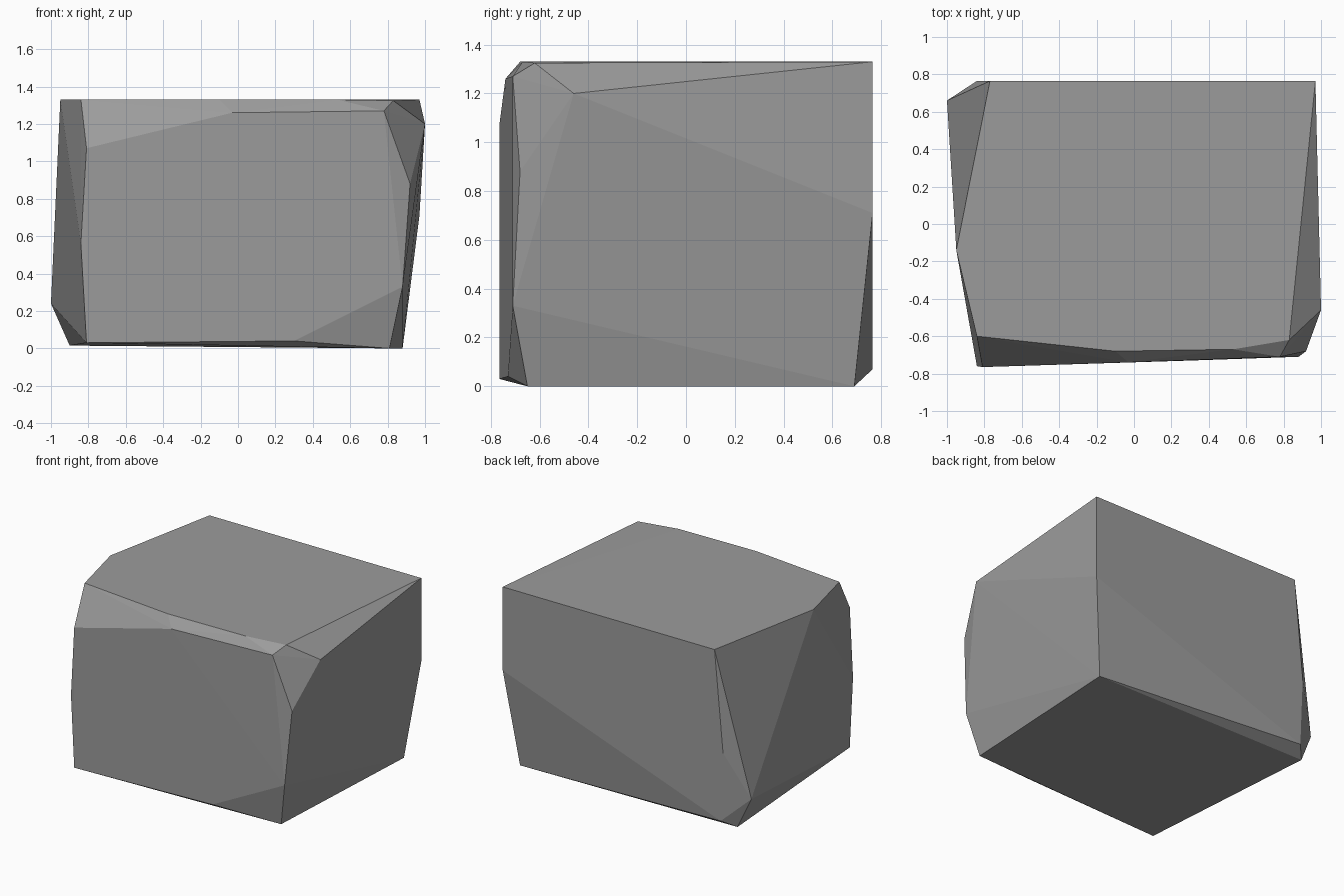
import bpy
import bmesh

# Remove the default cube if present
default_cube = bpy.data.objects.get("Cube")
if default_cube:
    bpy.data.objects.remove(default_cube, do_unlink=True)


def flat_material(name, value):
    """One plain grey material, used both in viewport and render."""
    material = bpy.data.materials.new(name)
    material.use_nodes = True
    colour = (value, value, value, 1.0)
    material.diffuse_color = colour
    shader = material.node_tree.nodes["Principled BSDF"]
    shader.inputs["Base Color"].default_value = colour
    shader.inputs["Roughness"].default_value = 0.9
    return material


def chiselled_block(name, rings, material):
    """Wrap a convex, flat-faced stone around the given corner rings."""
    bm = bmesh.new()
    for ring in rings:
        for corner in ring:
            bm.verts.new(corner)
    bmesh.ops.convex_hull(bm, input=bm.verts[:])
    loose = [v for v in bm.verts if not v.link_faces]
    bmesh.ops.delete(bm, geom=loose, context="VERTS")
    bmesh.ops.recalc_face_normals(bm, faces=bm.faces[:])
    mesh = bpy.data.meshes.new(name)
    bm.to_mesh(mesh)
    bm.free()
    mesh.materials.append(material)
    block = bpy.data.objects.new(name, mesh)
    bpy.context.collection.objects.link(block)
    return block


# Flat top outline, back right corner round to back left
top_ring = [
    (.97, .765, 1.33), (.83, -.62, 1.325), (.53, -.67, 1.33),
    (-.1, -.68, 1.33), (-.84, -.6, 1.33), (-.95, -.14, 1.33),
    (-.77, .765, 1.33),
]

# Chipped shoulder just under the top
shoulder_ring = [
    (1, -.46, 1.2), (.92, -.68, .88), (.78, -.71, 1.27),
    (-.03, -.74, 1.26), (-.81, -.765, 1.07),
]

# Corners partway down the sides
waist_ring = [
    (.97, .765, .71), (.88, -.71, .33), (-.84, -.76, .56),
    (-1, .66, .24), (-.84, .765, .58),
]

# Uneven base with a bevelled back left corner
base_ring = [
    (.88, .69, 0), (.81, -.65, 0), (.3, -.73, .04),
    (-.81, -.765, .03), (-.9, .68, .015), (-.82, .765, .07),
]

stone_grey = flat_material("stone grey", .33)
chiselled_block("stone_block", [top_ring, shoulder_ring, waist_ring, base_ring], stone_grey)
